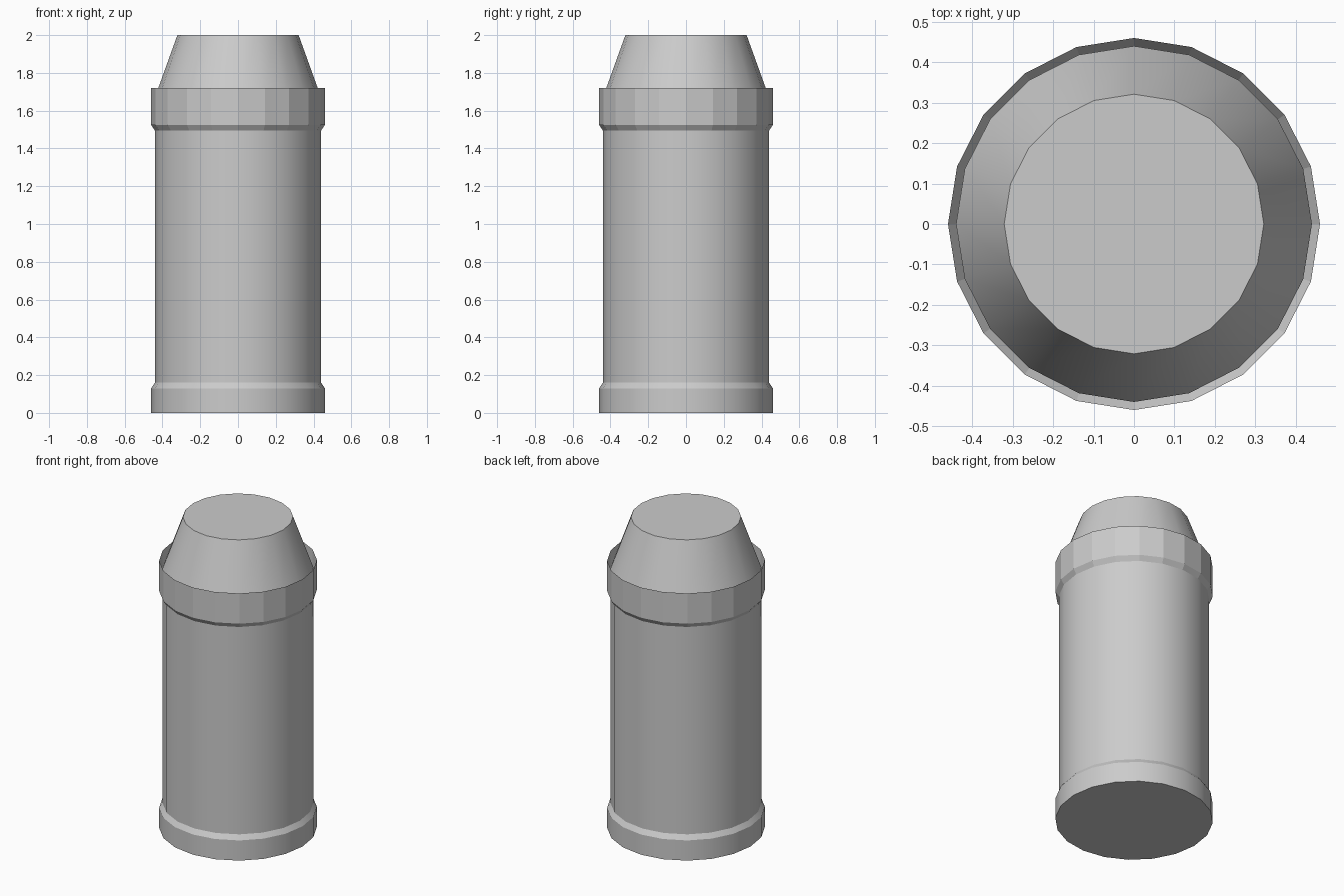
import bpy, bmesh, math

if "Cube" in bpy.data.objects:
    bpy.data.objects.remove(bpy.data.objects["Cube"])

SIDES = 20


def lathe(name, profile, cap_bottom=False, cap_top=False, smooth=True):
    """Revolve (radius, z) points around z into an outward-facing shell."""
    bm = bmesh.new()
    rings = []
    for r, z in profile:
        angles = [2 * math.pi * i / SIDES for i in range(SIDES)]
        rings.append([bm.verts.new((r * math.cos(a), r * math.sin(a), z)) for a in angles])
    for low, high in zip(rings, rings[1:]):
        for i in range(SIDES):
            j = (i + 1) % SIDES
            bm.faces.new((low[i], low[j], high[j], high[i]))
    if cap_bottom:
        bm.faces.new(rings[0][::-1])
    if cap_top:
        bm.faces.new(rings[-1])
    mesh = bpy.data.meshes.new(name)
    bm.to_mesh(mesh)
    bm.free()
    obj = bpy.data.objects.new(name, mesh)
    bpy.context.collection.objects.link(obj)
    if smooth:
        bpy.ops.object.select_all(action='DESELECT')
        obj.select_set(True)
        bpy.context.view_layer.objects.active = obj
        bpy.ops.object.shade_smooth_by_angle(angle=math.radians(19))
    return obj


# Foot band with a chamfer up to the body
lathe("base_band", [(0.46, 0), (0.46, 0.13), (0.44, 0.16)], cap_bottom=True)

# Straight canister wall
lathe("body", [(0.44, 0.16), (0.44, 1.67)])

# Tapered shoulder with a flat top
lathe("tapered_cap", [(0.44, 1.67), (0.321, 2.0)], cap_top=True)

# Faceted thin collar, open at the top
lathe("collar", [(0.44, 1.495), (0.46, 1.525), (0.46, 1.72)], smooth=False)
